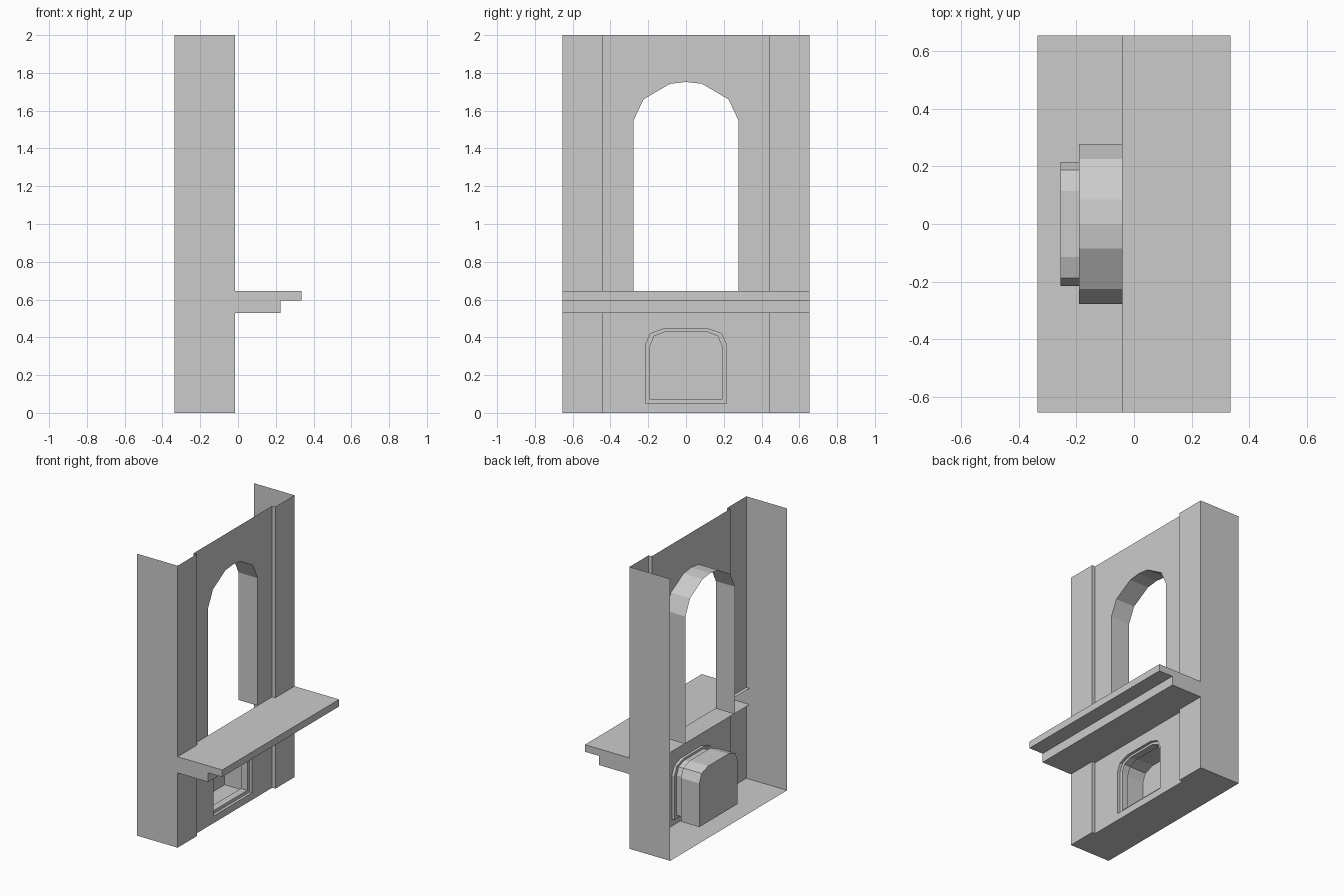
import bpy, bmesh
from mathutils import Vector

if "Cube" in bpy.data.objects:
    bpy.data.objects.remove(bpy.data.objects["Cube"])

XW, XP, XB = -0.04, -0.015, -0.335      # wall, pilaster front, back edge
YP, YE = 0.44, 0.655                    # pilaster inner edge, panel edge
Z_LO, Z_HI, TOP = 0.53, 0.645, 2.0      # shelf underside, shelf top, panel top


def make(name, faces, facing):
    """Mesh from polygons; facing(centre) gives the side each face should show."""
    bm = bmesh.new()
    for f in faces:
        bm.faces.new([bm.verts.new(p) for p in f])
    bmesh.ops.remove_doubles(bm, verts=bm.verts, dist=1e-5)
    bm.normal_update()
    for f in bm.faces:
        if f.normal.dot(facing(f.calc_center_median())) < 0:
            f.normal_flip()
    me = bpy.data.meshes.new(name)
    bm.to_mesh(me)
    bm.free()
    ob = bpy.data.objects.new(name, me)
    bpy.context.collection.objects.link(ob)
    return ob


def mirror(half):
    """Half a profile (y, z) running from y > 0 to y > 0, mirrored to full."""
    return half + [(-y, z) for y, z in reversed(half) if y > 0]


def both(poly):
    return [poly, [(x, -y, z) for x, y, z in poly]]


def loft(rings, closed):
    faces = []
    for a, b in zip(rings, rings[1:]):
        n = len(a)
        for i in range(n if closed else n - 1):
            j = (i + 1) % n
            faces.append([a[i], a[j], b[j], b[i]])
    return faces


def ring(x, prof):
    return [(x, y, z) for y, z in prof]


front = lambda c: Vector((1, 0, 0))

# Upper wall with arched opening
arch = [(0.277, Z_HI), (0.277, 1.55), (0.225, 1.66), (0.085, 1.742), (0, 1.752)]
upper = arch + [(0, TOP), (YP, TOP), (YP, Z_HI)]
make("upper_wall", both(ring(XW, upper)), front)

# Arch reveal going back from the wall
full = mirror(arch)
make("arch_reveal", loft([ring(XW, full), ring(-0.19, full)], False),
     lambda c: Vector((0, -c.y, 1.2 - c.z)))

# Lower wall with niche opening
outer = [(0.215, 0.05), (0.215, 0.36), (0.188, 0.42), (0.115, 0.445)]
inner = [(0.19, 0.072), (0.19, 0.355), (0.168, 0.407), (0.108, 0.43)]
lower = [(0, 0.05)] + outer + [(0, 0.445), (0, Z_LO), (YP, Z_LO), (YP, 0), (0, 0)]
make("lower_wall", both(ring(XW, lower)), front)

# Niche: rim, narrower throat, then wider body with a back
o, i = mirror(outer), mirror(inner)
rings = [ring(x, p) for x, p in
         [(XW, o), (-0.06, o), (-0.06, i), (-0.11, i), (-0.11, o), (-0.255, o)]]
make("niche", loft(rings, True) + [rings[-1]],
     lambda c: Vector((-0.11 - c.x, -c.y, 0.25 - c.z)))

# Pilasters, above and below the shelf
for name, z0, z1 in [("lower_pilasters", 0, Z_LO), ("upper_pilasters", Z_HI, TOP)]:
    quads = both([(XP, YP, z0), (XP, YE, z0), (XP, YE, z1), (XP, YP, z1)])
    quads += both([(XW, YP, z0), (XP, YP, z0), (XP, YP, z1), (XW, YP, z1)])
    make(name, quads, lambda c: Vector((1, -c.y, 0)))

# Side panels
make("side_panels",
     both([(XB, YE, 0), (XP, YE, 0), (XP, YE, TOP), (XB, YE, TOP)]),
     lambda c: Vector((0, c.y, 0)))

# Floor, following the pilaster steps
make("floor", [[(XB, -YE, 0), (XP, -YE, 0), (XP, -YP, 0), (XW, -YP, 0),
                (XW, YP, 0), (XP, YP, 0), (XP, YE, 0), (XB, YE, 0)]],
     lambda c: Vector((0, 0, -1)))

# Stepped shelf, open at the back
step = [(XW, Z_HI), (0.335, Z_HI), (0.335, 0.595), (0.225, 0.595), (0.225, Z_LO), (XW, Z_LO)]
ends = [[(x, y, z) for x, z in step] for y in (-YE, YE)]
caps = [[(max(x, XP), y, z) for x, y, z in e] for e in both(ends[1])]
make("shelf", loft(ends, False) + caps,
     lambda c: Vector((1, c.y * 20, (c.z - 0.594) * 100)))
